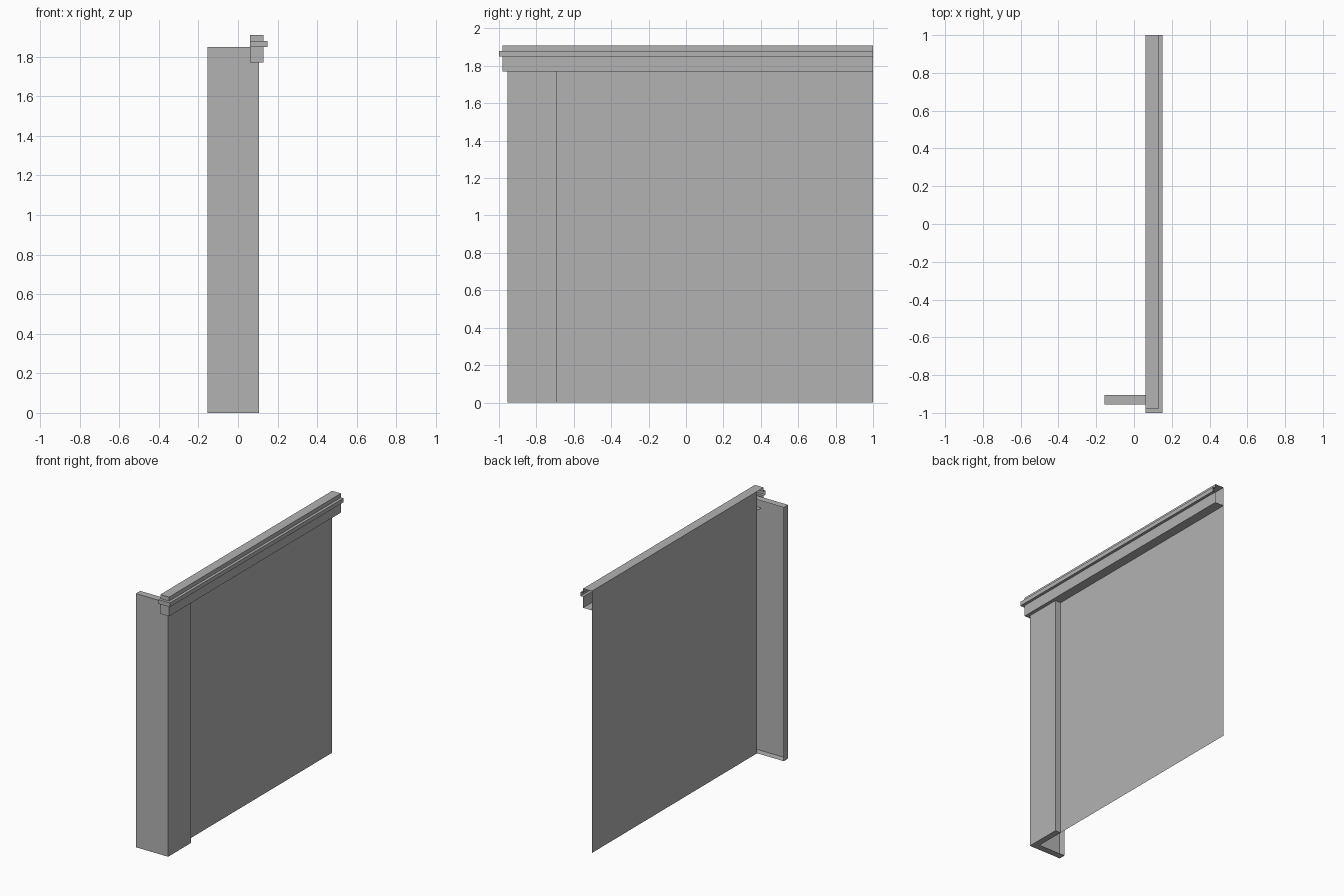
import bpy

cube = bpy.data.objects.get("Cube")
if cube:
    bpy.data.objects.remove(cube, do_unlink=True)

GREY = (0.45, 0.45, 0.45, 1.0)
mat = bpy.data.materials.new("plain grey")
mat.use_nodes = True
mat.diffuse_color = GREY
mat.node_tree.nodes["Principled BSDF"].inputs["Base Color"].default_value = GREY

BACK = 0.06       # plane of the wall sheet
END = 1.0         # open rear end
INNER = -0.905    # where the wall meets the corner post


def make(name, verts, faces):
    mesh = bpy.data.meshes.new(name)
    mesh.from_pydata(verts, [], faces)
    mesh.materials.append(mat)
    obj = bpy.data.objects.new(name, mesh)
    bpy.context.collection.objects.link(obj)
    return obj


# Wall: one thin sheet
make("wall_panel",
     [(BACK, INNER, 0), (BACK, END, 0), (BACK, END, 1.91), (BACK, INNER, 1.91)],
     [(0, 1, 2, 3)])

# Corner post: L-shaped, capped, open on its inner sides
outline = [(BACK, INNER), (-0.155, INNER), (-0.155, -0.955),
           (0.105, -0.955), (0.105, -0.69), (BACK, -0.69)]
n = len(outline)
verts = [(x, y, z) for z in (0, 1.85) for x, y in outline]
faces = [(i, i + 1, i + 1 + n, i + n) for i in range(1, n - 1)]
faces += [tuple(reversed(range(n))), tuple(range(n, 2 * n))]
make("corner_post", verts, faces)

# Cornice: stepped profile wrapped round the front corner, open behind
profile = [(0.13, 1.77), (0.13, 1.85), (0.15, 1.85),
           (0.15, 1.88), (0.13, 1.88), (0.13, 1.91)]
verts, faces = [], []
for x, z in profile:
    front = -0.85 - x
    verts += [(BACK, front, z), (x, front, z), (x, END, z)]
for i in range(len(profile) - 1):
    for k in range(2):
        a = 3 * i + k
        faces.append((a, a + 1, a + 4, a + 3))
# Cornice underside and top
for ring, order in ((0, 1), (len(profile) - 1, -1)):
    base = 3 * ring
    verts.append((BACK, END, profile[ring][1]))
    cap = (len(verts) - 1, base + 2, base + 1, base)
    faces.append(cap[::order])
make("cornice", verts, faces)
